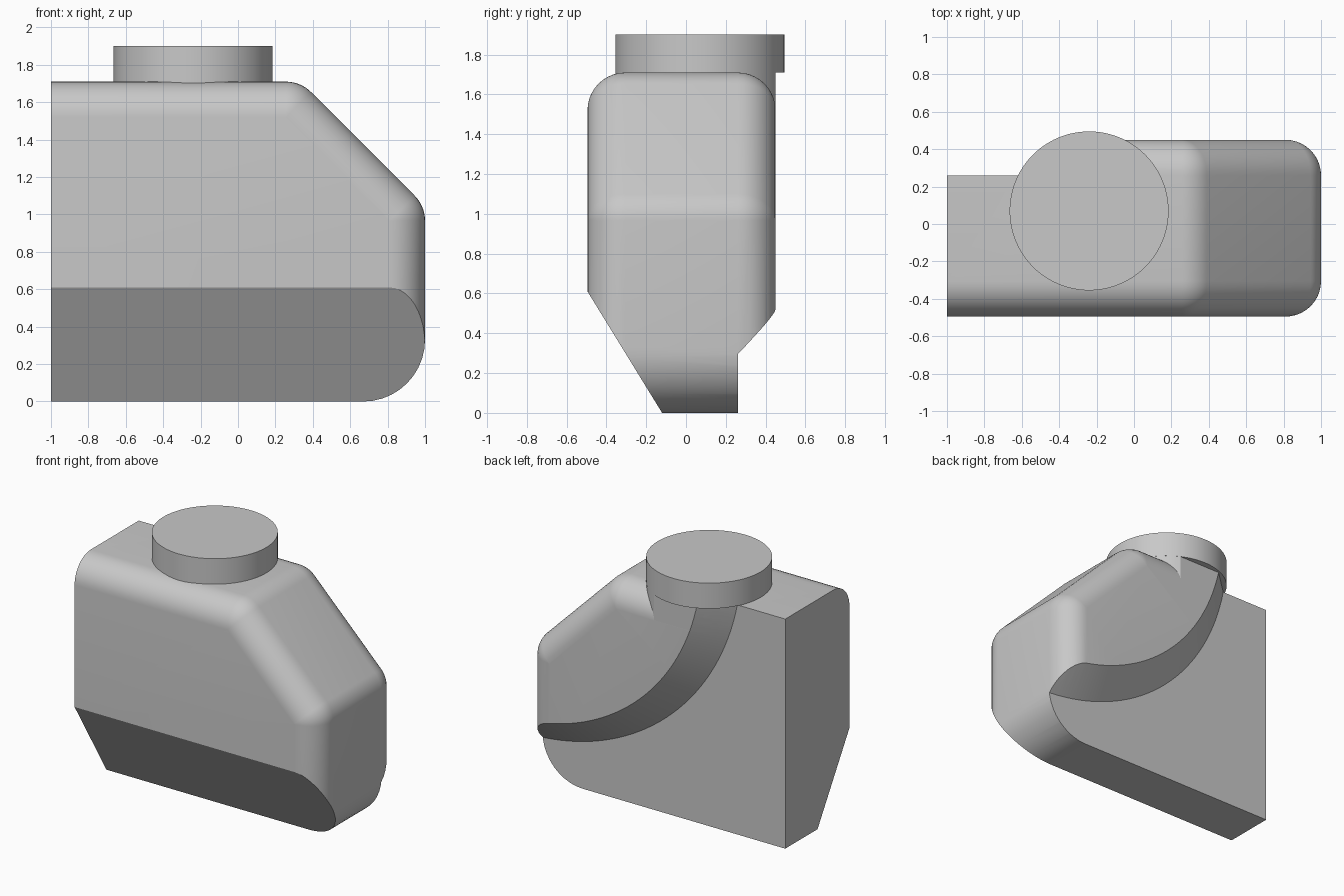
import bpy, bmesh
from math import sin, cos, pi
from mathutils import Vector, Matrix

if "Cube" in bpy.data.objects:
    bpy.data.objects.remove(bpy.data.objects["Cube"])

FRONT, BACK, TOP = -0.495, 0.45, 1.71
FILLET = 0.19
STEPS = 10

grey = bpy.data.materials.new("plain grey")
grey.use_nodes = True
grey.diffuse_color = (0.58, 0.58, 0.58, 1)
grey.node_tree.nodes["Principled BSDF"].inputs["Base Color"].default_value = grey.diffuse_color


def make(name, bm):
    bmesh.ops.recalc_face_normals(bm, faces=bm.faces[:])
    mesh = bpy.data.meshes.new(name)
    bm.to_mesh(mesh)
    bm.free()
    mesh.materials.append(grey)
    obj = bpy.data.objects.new(name, mesh)
    bpy.context.collection.objects.link(obj)
    return obj


def activate(obj):
    bpy.ops.object.select_all(action='DESELECT')
    obj.select_set(True)
    bpy.context.view_layer.objects.active = obj


def skin(bm, rings, closed=False):
    """Join rings of equal length with quads, capping the ends if open."""
    loops = [[bm.verts.new(p) for p in ring] for ring in rings]
    n = len(loops[0])
    for a, b in zip(loops, loops[1:] + (loops[:1] if closed else [])):
        for i in range(n):
            j = (i + 1) % n
            bm.faces.new((a[i], a[j], b[j], b[i]))
    if not closed:
        bm.faces.new(loops[0])
        bm.faces.new(loops[-1])


def slice_off(bm, point, normal):
    """Remove everything on the normal side of a plane and close the hole."""
    geom = bm.verts[:] + bm.edges[:] + bm.faces[:]
    cut = bmesh.ops.bisect_plane(bm, geom=geom, plane_co=point, plane_no=normal,
                                 clear_outer=True)
    edges = [e for e in cut["geom_cut"] if isinstance(e, bmesh.types.BMEdge)]
    bmesh.ops.holes_fill(bm, edges=edges)


def cylinder(x, y, radius, z0, z1):
    bm = bmesh.new()
    bmesh.ops.create_cone(bm, cap_ends=True, segments=96, radius1=radius, radius2=radius,
                          depth=z1 - z0, matrix=Matrix.Translation((x, y, (z0 + z1) / 2)))
    return bm


def outline(inset, y):
    """Side outline with rounded corners, shrunk by inset except at the flat end."""
    pts = [Vector((-1, y, inset))]
    t = 0.414 * FILLET
    # centre, radius, start angle and sweep of each rounded corner
    corners = [(0.67, 0.33, 0.33, -pi / 2, pi / 2),
               (1 - FILLET, 1.045 - t, FILLET, 0, pi / 4),
               (0.335 - t, TOP - FILLET, FILLET, pi / 4, pi / 4)]
    for cx, cz, r, start, sweep in corners:
        r = max(r - inset, 0.001)
        for i in range(STEPS + 1):
            a = start + sweep * i / STEPS
            pts.append(Vector((cx + r * cos(a), y, cz + r * sin(a))))
    pts.append(Vector((-1, y, TOP - inset)))
    return pts


# Tank body: outlines stacked from front to back with rounded rims
rim = [(FILLET * (1 - sin(a)), FILLET * (1 - cos(a)))
       for a in (pi / 2 * i / STEPS for i in range(STEPS + 1))]
rings = [outline(inset, FRONT + dy) for inset, dy in rim]
rings += [outline(inset, BACK - dy) for inset, dy in reversed(rim)]
bm = bmesh.new()
skin(bm, rings)
# sloping lower front
slice_off(bm, (0, FRONT, 0.61), (0, -0.61, -0.375))
body = make("tank_body", bm)

# Neck block under the cap, filling the rounded rim
bm = cylinder(-0.24, 0.07, 0.424, 1.52, TOP + 0.02)
slice_off(bm, (0, BACK, 0), (0, 1, 0))
neck = make("neck", bm)

# Conical recess across the back
section = [(1.77, 0.26), (1.30, 0.71), (4, 0.71), (4, 0.26)]
rings = []
for i in range(160):
    a = 2 * pi * i / 160
    rings.append([Vector((1.13 + r * cos(a), y, 2.06 + r * sin(a))) for r, y in section])
bm = bmesh.new()
skin(bm, rings, closed=True)
cutter = make("recess_cutter", bm)
cutter.hide_render = True
for obj in (body, neck):
    mod = obj.modifiers.new("recess", 'BOOLEAN')
    mod.operation = 'DIFFERENCE'
    mod.solver = 'EXACT'
    mod.object = cutter
    activate(obj)
    bpy.ops.object.modifier_apply(modifier=mod.name)
bpy.data.objects.remove(cutter)

# Filler cap
cap = make("filler_cap", cylinder(-0.24, 0.07, 0.425, TOP, 1.9))

for obj in (body, neck, cap):
    activate(obj)
    bpy.ops.object.shade_smooth_by_angle(angle=pi / 7)
